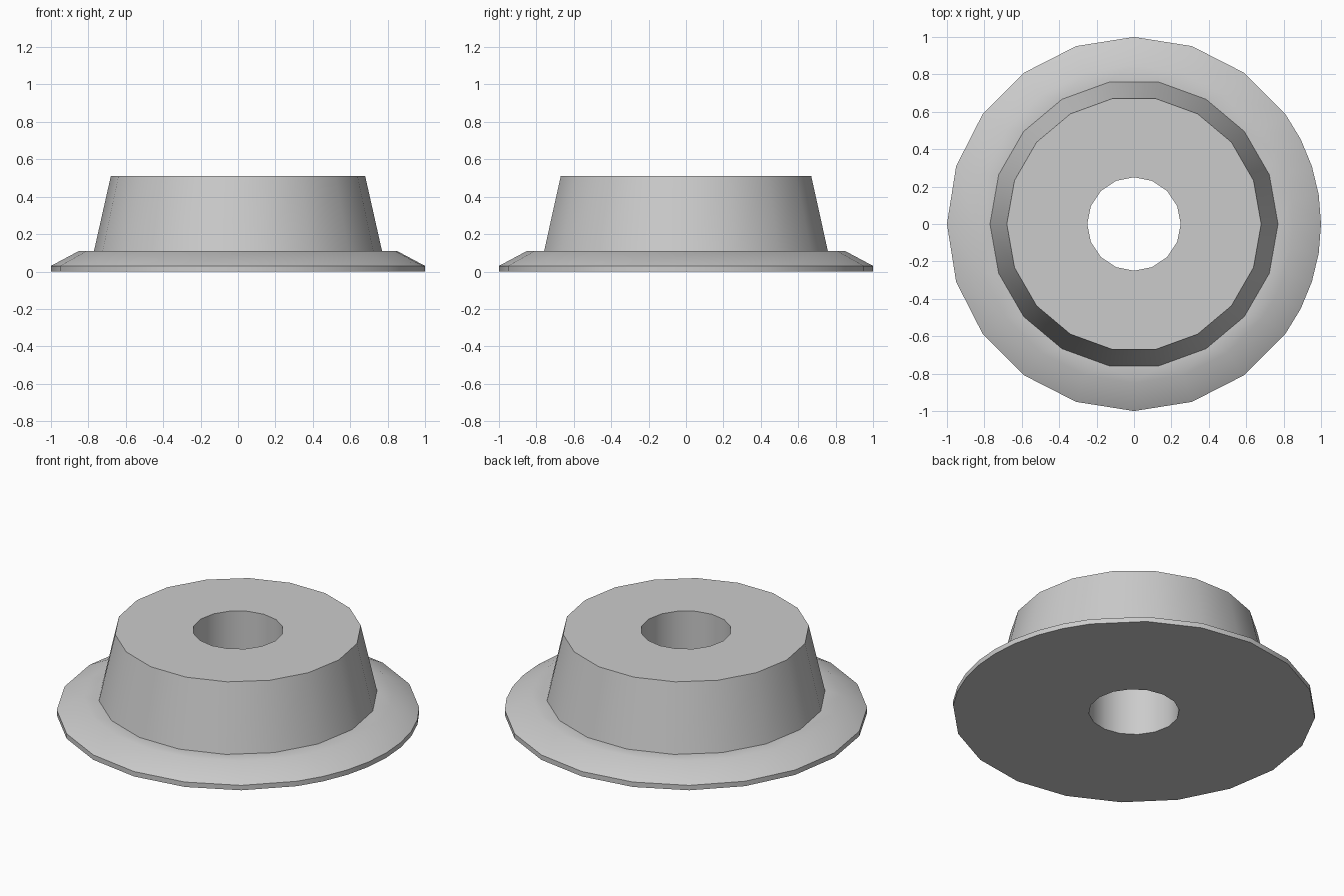
import bpy
import bmesh
from math import radians, cos, sin

cube = bpy.data.objects.get("Cube")
if cube:
    bpy.data.objects.remove(cube, do_unlink=True)

# Material
grey = bpy.data.materials.new("plain grey")
grey.use_nodes = True
colour = (0.6, 0.6, 0.6, 1)
grey.diffuse_color = colour
grey.node_tree.nodes["Principled BSDF"].inputs["Base Color"].default_value = colour

bm = bmesh.new()


def ring(angles, radius, z):
    """Closed loop of vertices and edges at one height."""
    verts = [bm.verts.new((radius * cos(radians(a)), radius * sin(radians(a)), z))
             for a in angles]
    edges = [bm.edges.new((verts[i - 1], verts[i])) for i in range(len(verts))]
    return verts, edges


def wall(lower, upper):
    """Quads joining two rings with the same number of vertices."""
    a, b = lower[0], upper[0]
    for i in range(len(a)):
        bm.faces.new((a[i - 1], a[i], b[i], b[i - 1]))


def annulus(outer, inner):
    """Flat face between two rings at the same height."""
    bmesh.ops.triangle_fill(bm, use_beauty=True, edges=outer[1] + inner[1],
                            normal=(0, 0, 1))


# Flange: short upright rim, then a sloped shoulder
flange = sorted(list(range(0, 360, 18)) + [9, 27, 333, 351])
base = ring(flange, 1.0, 0)
rim = ring(flange, 1.0, 0.03)
shoulder = ring(flange, 0.85, 0.11)
wall(base, rim)
wall(rim, shoulder)

# Tapered body
body = range(0, 360, 20)
body_foot = ring(body, 0.77, 0.11)
body_top = ring(body, 0.68, 0.51)
annulus(shoulder, body_foot)
wall(body_foot, body_top)

# Centre hole
hole = [i * 22.5 for i in range(16)]
hole_top = ring(hole, 0.25, 0.51)
hole_bottom = ring(hole, 0.25, 0)
annulus(body_top, hole_top)
wall(hole_bottom, hole_top)
annulus(base, hole_bottom)

bmesh.ops.recalc_face_normals(bm, faces=bm.faces)
mesh = bpy.data.meshes.new("flanged_bushing")
bm.to_mesh(mesh)
bm.free()
mesh.materials.append(grey)
bushing = bpy.data.objects.new("flanged_bushing", mesh)
bpy.context.collection.objects.link(bushing)

# Smooth walls, sharp rims
bpy.ops.object.select_all(action="DESELECT")
bushing.select_set(True)
bpy.context.view_layer.objects.active = bushing
bpy.ops.object.shade_smooth_by_angle(angle=radians(30))
